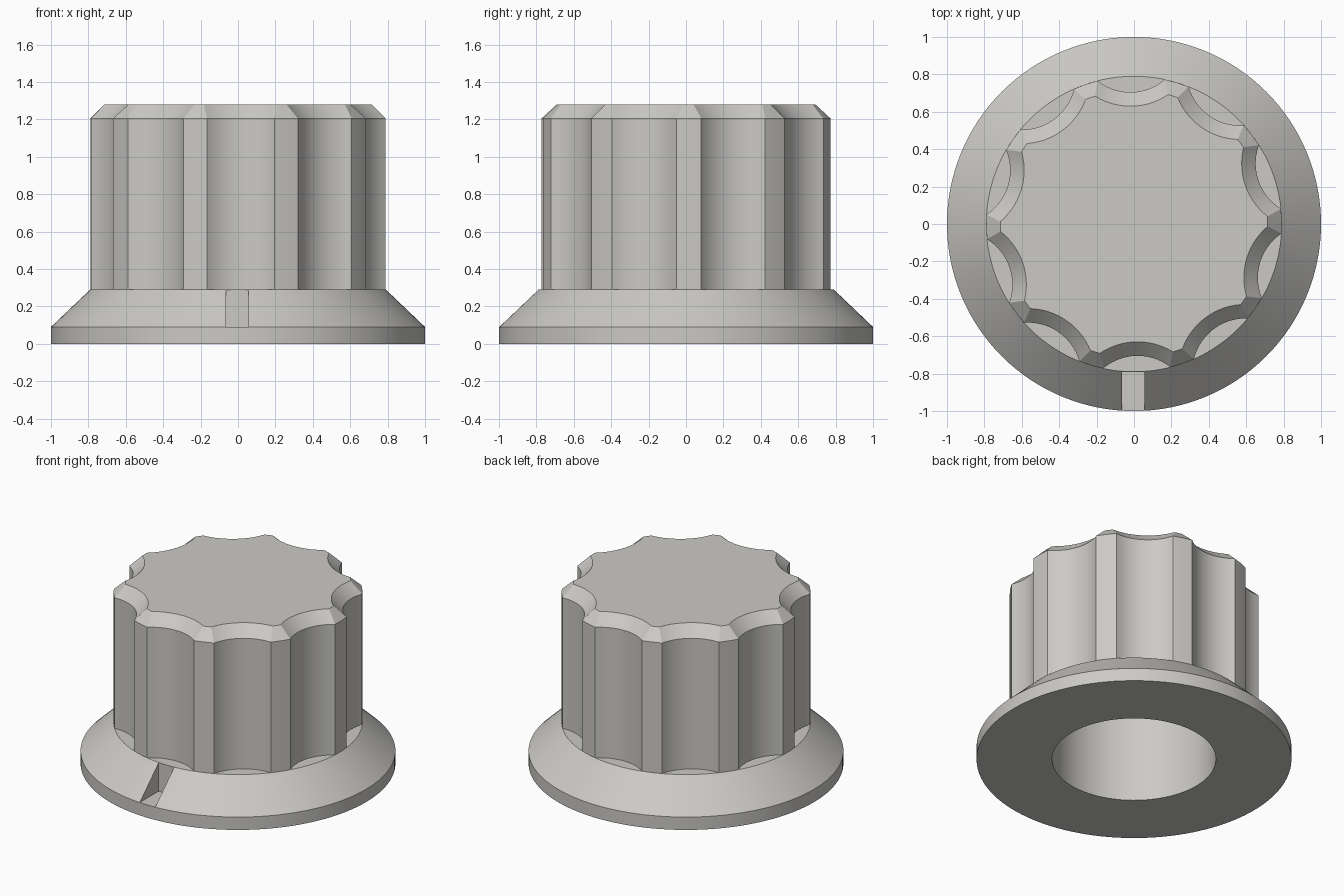
import bpy, bmesh
from math import sin, cos, acos, asin, radians, pi

cube = bpy.data.objects.get("Cube")
if cube:
    bpy.data.objects.remove(cube, do_unlink=True)

# Material
grey = bpy.data.materials.new("light_warm_grey")
grey.use_nodes = True
colour = (0.6, 0.59, 0.565, 1)
grey.diffuse_color = colour
grey.node_tree.nodes["Principled BSDF"].inputs["Base Color"].default_value = colour

HOLE_R, GRIP_R, SKIRT_TOP = 0.52, 0.79, 0.29
FLUTES, TWIST = 10, radians(1.1)
FLUTE_R, FLUTE_DIST = 0.285, 0.99
CHAMFER = 0.075


def loft(name, rings, closed=False):
    """Skin equal-length rings of (x, y, z); cap the ends unless closed."""
    bm = bmesh.new()
    loops = [[bm.verts.new(p) for p in ring] for ring in rings]
    pairs = list(zip(loops, loops[1:]))
    if closed:
        pairs.append((loops[-1], loops[0]))
    else:
        bm.faces.new(loops[0])
        bm.faces.new(loops[-1])
    n = len(loops[0])
    for a, b in pairs:
        for i in range(n):
            j = (i + 1) % n
            bm.faces.new((a[i], a[j], b[j], b[i]))
    bmesh.ops.recalc_face_normals(bm, faces=bm.faces)
    mesh = bpy.data.meshes.new(name)
    bm.to_mesh(mesh)
    bm.free()
    obj = bpy.data.objects.new(name, mesh)
    bpy.context.collection.objects.link(obj)
    mesh.materials.append(grey)
    return obj


def circle(r, z, n):
    return [(r * cos(2 * pi * i / n), r * sin(2 * pi * i / n), z) for i in range(n)]


def fluted(inset, z, steps=14):
    """Round outline with scooped flutes, offset inwards by inset."""
    r, fr, d = GRIP_R - inset, FLUTE_R + inset, FLUTE_DIST
    half = acos((r * r + d * d - fr * fr) / (2 * r * d))
    phi = asin(r * sin(half) / fr)
    pts = []
    for k in range(FLUTES):
        c = TWIST + 2 * pi * (k + 0.5) / FLUTES
        ridge = c - pi / FLUTES
        pts.append((r * cos(ridge), r * sin(ridge), z))
        for s in range(steps + 1):
            t = c + pi + phi * (1 - 2 * s / steps)
            pts.append((d * cos(c) + fr * cos(t), d * sin(c) + fr * sin(t), z))
    return pts


def smooth(obj):
    bpy.ops.object.select_all(action='DESELECT')
    obj.select_set(True)
    bpy.context.view_layer.objects.active = obj
    bpy.ops.object.shade_smooth_by_angle(angle=radians(22))


# Skirt: flared ring with a through hole
profile = [(HOLE_R, 0), (1, 0), (1, 0.09), (GRIP_R, SKIRT_TOP), (HOLE_R, SKIRT_TOP)]
skirt = loft("skirt", [circle(r, z, 128) for r, z in profile], closed=True)

# Pointer notch cut in the front of the skirt
bpy.ops.mesh.primitive_cube_add(size=1, location=(-0.003, -0.99, 0.29))
cutter = bpy.context.object
cutter.name = "notch_cutter"
cutter.scale = (0.12, 0.4, 0.4)
cutter.hide_render = True
cutter.data.materials.append(grey)
bpy.context.view_layer.objects.active = skirt
cut = skirt.modifiers.new("notch", 'BOOLEAN')
cut.operation, cut.object, cut.solver = 'DIFFERENCE', cutter, 'EXACT'
bpy.ops.object.modifier_apply(modifier=cut.name)
bpy.data.objects.remove(cutter, do_unlink=True)

# Fluted grip: blind shaft hole inside, chamfered top
outline = fluted(0, SKIRT_TOP)
n = len(outline)
grip = loft("fluted_grip", [
    circle(HOLE_R, 1.08, n),
    circle(HOLE_R, SKIRT_TOP, n),
    outline,
    fluted(0, 1.28 - CHAMFER),
    fluted(CHAMFER, 1.28),
])

for part in (skirt, grip):
    smooth(part)
